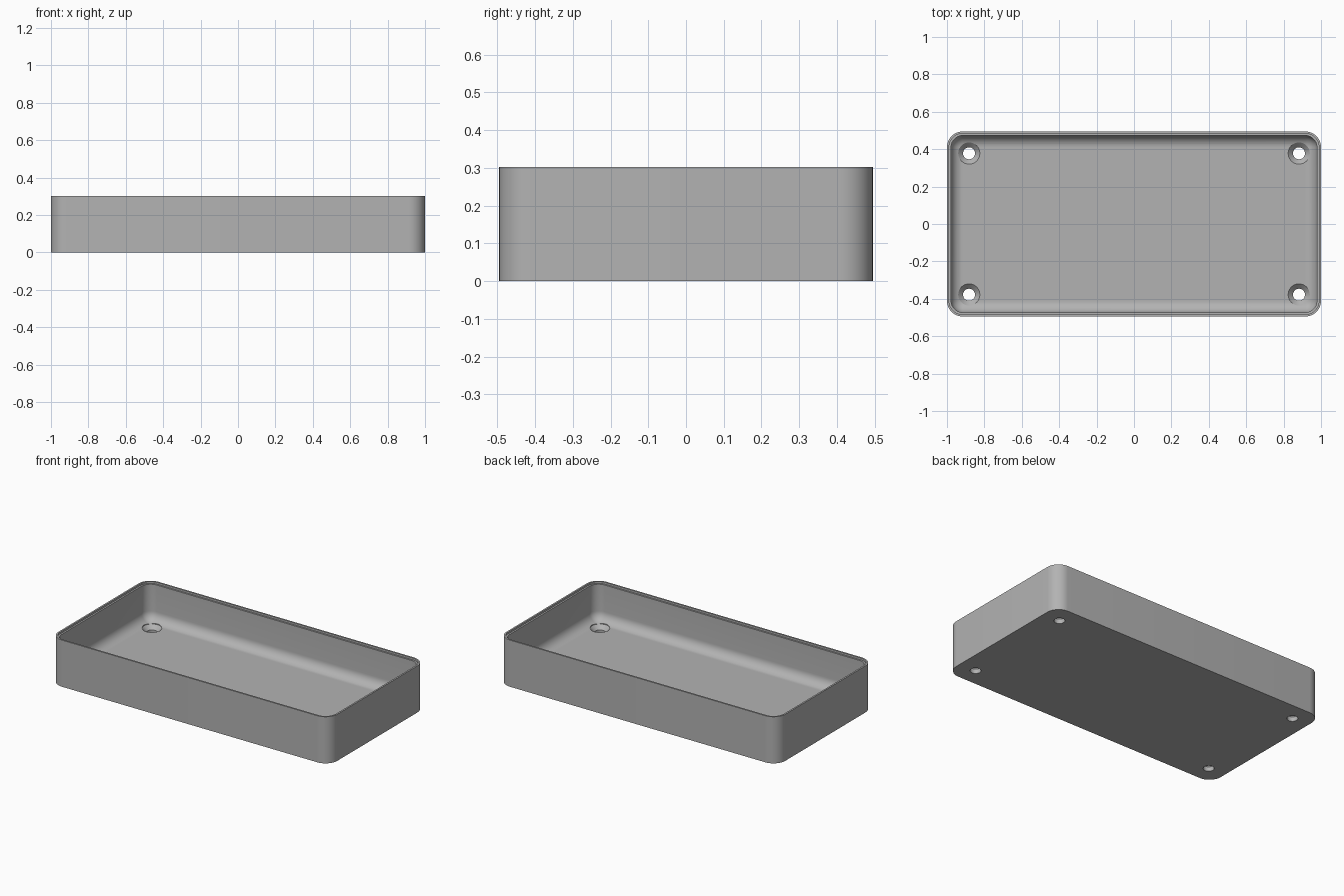
import bpy, bmesh, math

old = bpy.data.objects.get("Cube")
if old:
    bpy.data.objects.remove(old)

HALF_X, HALF_Y, HEIGHT = 1.0, 0.495, 0.302
CORNER, WALL, FLOOR, FILLET = 0.085, 0.022, 0.055, 0.062
HOLE_X, HOLE_Y, HOLE_R, SINK_R = 0.882, 0.378, 0.032, 0.058

grey = bpy.data.materials.new("plain grey")
grey.use_nodes = True
colour = (0.45, 0.45, 0.45, 1)
grey.diffuse_color = colour
grey.node_tree.nodes["Principled BSDF"].inputs["Base Color"].default_value = colour


def rounded_ring(bm, inset, z, steps=12):
    """Rounded rectangle of vertices, moved inwards by inset."""
    radius = CORNER - inset
    cx, cy = HALF_X - CORNER, HALF_Y - CORNER
    ring = []
    for quarter, (sx, sy) in enumerate([(1, 1), (-1, 1), (-1, -1), (1, -1)]):
        for i in range(steps + 1):
            a = (quarter + i / steps) * math.pi / 2
            ring.append(bm.verts.new((sx * cx + radius * math.cos(a),
                                      sy * cy + radius * math.sin(a), z)))
    return ring


def finish(name, bm):
    bmesh.ops.recalc_face_normals(bm, faces=bm.faces)
    mesh = bpy.data.meshes.new(name)
    bm.to_mesh(mesh)
    bm.free()
    mesh.materials.append(grey)
    obj = bpy.data.objects.new(name, mesh)
    bpy.context.collection.objects.link(obj)
    return obj


# Tray: outer wall, stepped rim, inner wall and filleted floor
profile = [(0, 0), (0, HEIGHT), (WALL / 2, HEIGHT), (WALL / 2, HEIGHT - 0.012),
           (WALL, HEIGHT - 0.012)]
for i in range(11):
    a = i / 10 * math.pi / 2
    profile.append((WALL + FILLET * (1 - math.cos(a)),
                    FLOOR + FILLET * (1 - math.sin(a))))
bm = bmesh.new()
rings = [rounded_ring(bm, *p) for p in profile]
for lower, upper in zip(rings, rings[1:]):
    for i in range(len(lower)):
        j = (i + 1) % len(lower)
        bm.faces.new((lower[i], lower[j], upper[j], upper[i]))
bm.faces.new(rings[0])
bm.faces.new(rings[-1])
tray = finish("tray", bm)

# Countersunk screw holes, cut by four turned cutters
bm = bmesh.new()
sink = [(HOLE_R, -0.1), (HOLE_R, FLOOR - 0.026), (SINK_R, FLOOR), (SINK_R, FLOOR + 0.1)]
SIDES = 32
for sx in (-1, 1):
    for sy in (-1, 1):
        loops = [[bm.verts.new((sx * HOLE_X + r * math.cos(k * math.tau / SIDES),
                                sy * HOLE_Y + r * math.sin(k * math.tau / SIDES), z))
                  for k in range(SIDES)] for r, z in sink]
        for lower, upper in zip(loops, loops[1:]):
            for k in range(SIDES):
                n = (k + 1) % SIDES
                bm.faces.new((lower[k], lower[n], upper[n], upper[k]))
        bm.faces.new(loops[0])
        bm.faces.new(loops[-1])
cutter = finish("screw_hole_cutter", bm)
cut = tray.modifiers.new("screw holes", 'BOOLEAN')
cut.operation = 'DIFFERENCE'
cut.solver = 'EXACT'
cut.object = cutter

# Apply the cut, drop the cutter and smooth the rounded walls
bpy.ops.object.select_all(action='DESELECT')
bpy.context.view_layer.objects.active = tray
tray.select_set(True)
bpy.ops.object.modifier_apply(modifier=cut.name)
bpy.data.objects.remove(cutter)
bpy.ops.object.shade_smooth_by_angle(angle=math.radians(30))
